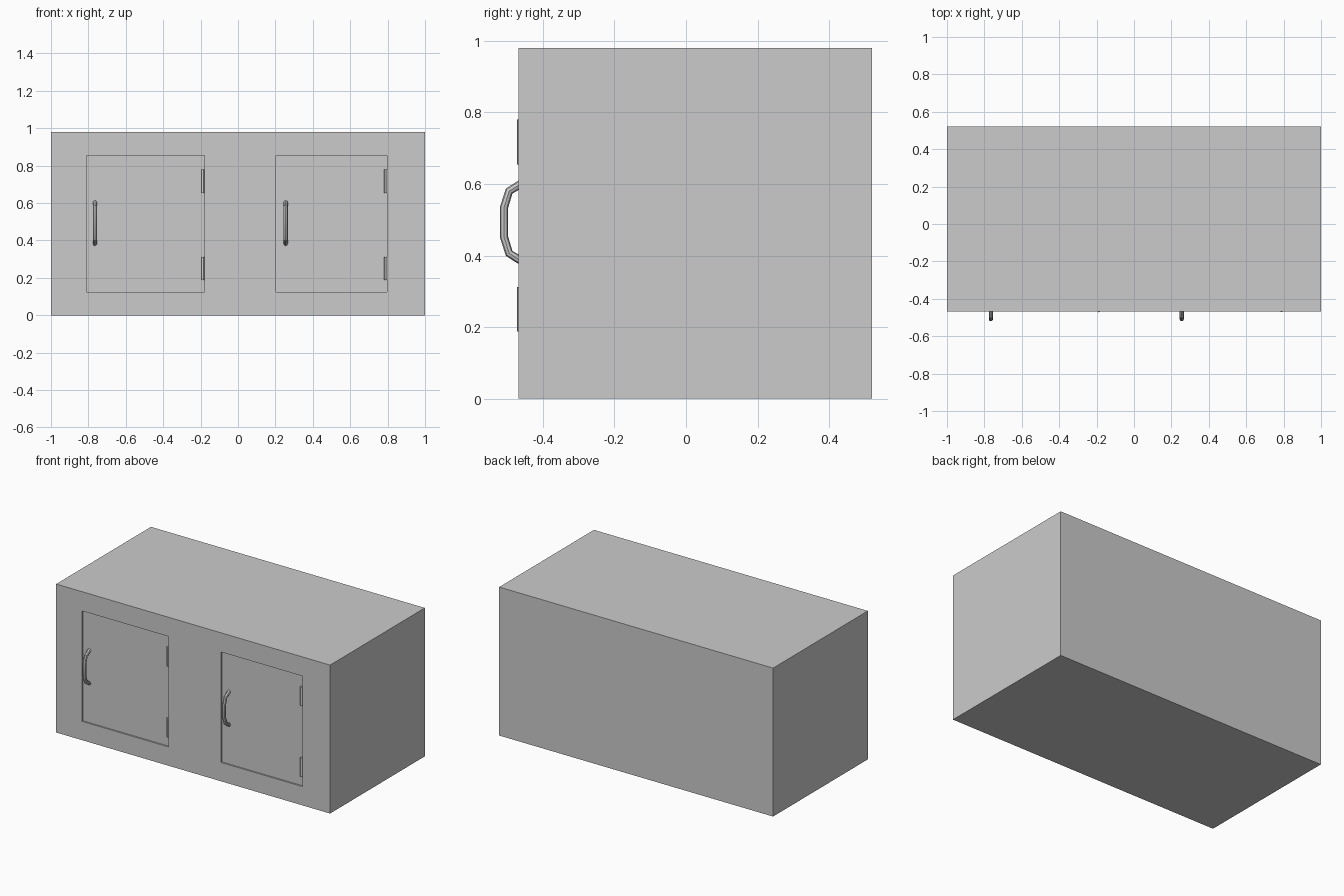
import bpy
from mathutils import Vector

if "Cube" in bpy.data.objects:
    bpy.data.objects.remove(bpy.data.objects["Cube"])

FRONT, BACK, TOP = -0.468, 0.52, 0.98
DOOR_Z = (0.124, 0.853)
DOORS = {"left": (-0.81, -0.18, -0.765), "right": (0.204, 0.797, 0.255)}  # x min, x max, handle x
RECESS = 0.01


def box(name, lo, hi):
    lo, hi = Vector(lo), Vector(hi)
    bpy.ops.mesh.primitive_cube_add(size=1, location=(lo + hi) / 2)
    ob = bpy.context.object
    ob.name = name
    ob.scale = hi - lo
    bpy.ops.object.transform_apply(location=False, rotation=False, scale=True)
    return ob


def cut(target, cutter):
    mod = target.modifiers.new("cut", 'BOOLEAN')
    mod.operation = 'DIFFERENCE'
    mod.solver = 'EXACT'
    mod.object = cutter
    bpy.context.view_layer.objects.active = target
    bpy.ops.object.modifier_apply(modifier=mod.name)
    bpy.data.objects.remove(cutter, do_unlink=True)


def hinge(name, x, z):
    bpy.ops.mesh.primitive_cylinder_add(vertices=12, radius=0.008, depth=0.125,
                                        location=(x, FRONT + 0.004, z))
    bpy.context.object.name = name
    bpy.ops.object.shade_smooth_by_angle()


def handle(name, x):
    # symmetric bow swept as a round bar, ends sunk into the door
    half = [(-0.452, 0.112), (-0.468, 0.103), (-0.494, 0.087), (-0.5085, 0.041)]
    path = half + [(y, -z) for y, z in reversed(half)]
    cu = bpy.data.curves.new(name, 'CURVE')
    cu.dimensions = '3D'
    cu.bevel_depth = 0.0115
    cu.bevel_resolution = 2
    cu.use_fill_caps = True
    sp = cu.splines.new('POLY')
    sp.points.add(len(path) - 1)
    for p, (y, z) in zip(sp.points, path):
        p.co = (x, y, z + 0.493, 1)
    ob = bpy.data.objects.new(name, cu)
    bpy.context.collection.objects.link(ob)
    bpy.ops.object.select_all(action='DESELECT')
    ob.select_set(True)
    bpy.context.view_layer.objects.active = ob
    bpy.ops.object.convert(target='MESH')
    bpy.ops.object.shade_smooth_by_angle()


# cabinet body
body = box("cabinet_body", (-1, FRONT, 0), (1, BACK, TOP))

for side, (x0, x1, hx) in DOORS.items():
    # compartment opening
    cut(body, box("opening", (x0, FRONT - 0.1, DOOR_Z[0]), (x1, BACK - 0.03, DOOR_Z[1])))
    # slightly recessed door
    box(side + "_door", (x0, FRONT + RECESS, DOOR_Z[0]), (x1, FRONT + RECESS + 0.03, DOOR_Z[1]))
    # pull handle
    handle(side + "_handle", hx)
    # hinge barrels on the right edge
    for level, z in (("lower", 0.25), ("upper", 0.717)):
        hinge(f"{side}_{level}_hinge", x1 - 0.008, z)
